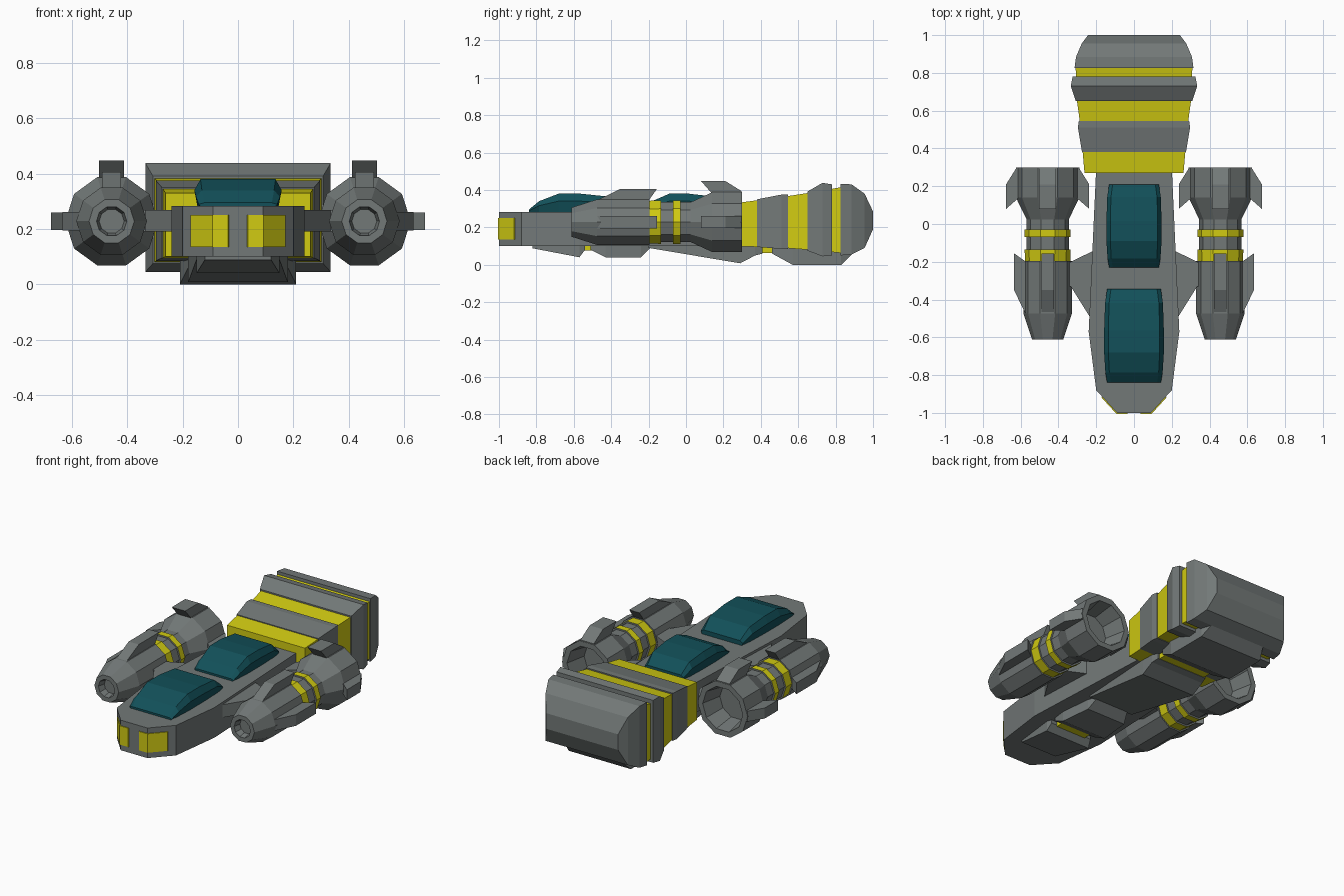
import bpy, bmesh, math
from mathutils import Vector, Matrix

cube = bpy.data.objects.get("Cube")
if cube:
    bpy.data.objects.remove(cube, do_unlink=True)


def material(name, rgb):
    m = bpy.data.materials.new(name)
    m.use_nodes = True
    m.diffuse_color = (*rgb, 1)
    bsdf = m.node_tree.nodes["Principled BSDF"]
    bsdf.inputs["Base Color"].default_value = (*rgb, 1)
    bsdf.inputs["Roughness"].default_value = 0.7
    return m


GREY = material("hull_grey", (0.17, 0.19, 0.187))
YELLOW = material("band_yellow", (0.64, 0.6, 0.006))
TEAL = material("canopy_teal", (0.006, 0.08, 0.1))


def loft(name, rings, mats, band_mats=None, matrix=None):
    """Skin a list of equal-length rings and cap both ends."""
    bm = bmesh.new()
    rows = [[bm.verts.new(p) for p in ring] for ring in rings]
    n = len(rows[0])
    for k in range(len(rows) - 1):
        for i in range(n):
            j = (i + 1) % n
            f = bm.faces.new((rows[k][i], rows[k][j], rows[k + 1][j], rows[k + 1][i]))
            f.material_index = band_mats.get(k, 0) if band_mats else 0
    bm.faces.new(rows[0])
    bm.faces.new(rows[-1])
    bmesh.ops.recalc_face_normals(bm, faces=bm.faces)
    if matrix:
        bm.transform(matrix)
    mesh = bpy.data.meshes.new(name)
    bm.to_mesh(mesh)
    bm.free()
    for m in mats:
        mesh.materials.append(m)
    ob = bpy.data.objects.new(name, mesh)
    bpy.context.collection.objects.link(ob)
    return ob


def prism(name, pts, z0, z1, mat, matrix=None):
    """Flat outline in x, y raised from z0 to z1."""
    return loft(name, [[(x, y, z) for x, y in pts] for z in (z0, z1)], [mat], matrix=matrix)


def block(name, stations, mat):
    """Rectangular sections: y, half width, low z, high z."""
    rings = [[(-w, y, a), (w, y, a), (w, y, b), (-w, y, b)] for y, w, a, b in stations]
    return loft(name, rings, [mat])


# Main hull
half = [(0.09, -1), (0.2, -0.88), (0.24, -0.57), (0.2, 0.3)]
outline = half + [(-x, y) for x, y in reversed(half)]
prism("hull", outline, 0.1, 0.283, GREY)

# Nose windows wrapping round the front corners
for side, label in ((1, "left"), (-1, "right")):
    path = [(0.033, -1), (0.09, -1), (0.168, -0.915)]
    skin = [(x + 0.003, y - 0.005) for x, y in path]
    pts = [(side * x, y) for x, y in path + skin[::-1]]
    prism(label + "_nose_window", pts, 0.135, 0.25, YELLOW)


# Canopies: fraction along length, width factor, top height
CANOPY = [(0, 0.9, 0.295), (0.11, 0.96, 0.34), (0.32, 1, 0.38),
          (0.56, 1, 0.38), (0.85, 0.97, 0.365), (1, 0.9, 0.31)]


def canopy(name, y0, y1, width):
    rings = []
    for u, s, top in CANOPY:
        y, w = y0 + (y1 - y0) * u, width * s
        mid = 0.28 + (top - 0.28) * 0.6
        right = [(w * 0.92, y, 0.275), (w, y, mid), (w * 0.86, y, top)]
        rings.append(right + [(-x, q, z) for x, q, z in reversed(right)])
    loft(name, rings, [TEAL])


canopy("front_canopy", -0.84, -0.345, 0.158)
canopy("rear_canopy", -0.23, 0.21, 0.146)

# Stern: yellow core with grey collars and end cap
block("stern_core", [(0.27, 0.262, 0.1, 0.33), (0.53, 0.285, 0.09, 0.365),
                     (0.66, 0.303, 0.08, 0.385), (0.86, 0.31, 0.06, 0.42)], YELLOW)
block("stern_collar", [(0.38, 0.275, 0.095, 0.35), (0.51, 0.297, 0.085, 0.375),
                       (0.545, 0.292, 0.085, 0.375)], GREY)
block("stern_ring", [(0.65, 0.308, 0.075, 0.392), (0.73, 0.335, 0.045, 0.438),
                     (0.78, 0.325, 0.05, 0.43)], GREY)
block("stern_cap", [(0.825, 0.315, 0.05, 0.433), (0.885, 0.307, 0.055, 0.43),
                    (0.955, 0.277, 0.09, 0.38), (1, 0.243, 0.19, 0.285)], GREY)

# Belly pads and the yellow strips between them
block("belly_pad_front", [(-0.82, 0.12, 0.088, 0.11), (-0.57, 0.15, 0.04, 0.11),
                          (-0.54, 0.14, 0.08, 0.11)], GREY)
block("belly_pad_middle", [(-0.51, 0.14, 0.08, 0.11), (-0.43, 0.15, 0.04, 0.11),
                           (-0.24, 0.13, 0.04, 0.11), (-0.19, 0.11, 0.09, 0.11)], GREY)
block("belly_pad_long", [(-0.2, 0.15, 0.09, 0.12), (0.29, 0.18, 0.008, 0.12),
                         (0.37, 0.18, 0.05, 0.12), (0.41, 0.17, 0.06, 0.12)], GREY)
block("belly_pad_rear", [(0.46, 0.18, 0.06, 0.12), (0.57, 0.21, 0, 0.12),
                         (0.83, 0.21, 0, 0.12), (0.9, 0.18, 0.07, 0.12)], GREY)
block("belly_strip_front", [(-0.55, 0.1, 0.075, 0.11), (-0.5, 0.1, 0.075, 0.11)], YELLOW)
block("belly_strip_rear", [(0.4, 0.16, 0.062, 0.12), (0.47, 0.16, 0.062, 0.12)], YELLOW)

# Engine pods: y, radius from intake recess to nozzle recess
POD = [(-0.57, 0.045), (-0.612, 0.055), (-0.612, 0.082), (-0.475, 0.128),
       (-0.195, 0.128), (-0.195, 0.12), (-0.135, 0.122), (-0.135, 0.112),
       (-0.07, 0.112), (-0.07, 0.122), (-0.03, 0.122), (-0.03, 0.112),
       (0.025, 0.112), (0.14, 0.168), (0.3, 0.168), (0.3, 0.135), (0.17, 0.11)]
FRONT_FIN = [(0.08, -0.48), (0.115, -0.48), (0.178, -0.35), (0.178, -0.155),
             (0.115, -0.2), (0.08, -0.2)]
REAR_FIN = [(0.14, 0.15), (0.22, 0.08), (0.22, 0.21), (0.165, 0.298), (0.14, 0.298)]

for side, label in ((1, "left"), (-1, "right")):
    centre = Matrix.Translation((side * 0.457, 0, 0.228))
    rings = []
    for y, r in POD:
        angles = [math.tau * i / 10 for i in range(10)]
        rings.append([(r * math.cos(a), y, r * math.sin(a)) for a in angles])
    loft(label + "_engine_pod", rings, [GREY, YELLOW], {5: 1, 9: 1}, centre)

    # Flared fins on the outer, upper and inner sides
    for where, angle in (("outer", 0), ("upper", 90), ("inner", 180)):
        turn = angle if side > 0 or angle == 90 else 180 - angle
        m = centre @ Matrix.Rotation(-math.radians(turn), 4, "Y")
        if where != "inner":
            prism(f"{label}_{where}_front_fin", FRONT_FIN, -0.034, 0.034, GREY, m)
        prism(f"{label}_{where}_rear_fin", REAR_FIN, -0.045 if angle == 90 else -0.032,
              0.045 if angle == 90 else 0.032, GREY, m)

    # Swept pylon to the hull
    pylon = [(0.38, -0.21), (0.335, -0.2), (0.19, -0.13), (0.19, -0.52),
             (0.235, -0.49), (0.335, -0.33), (0.38, -0.33)]
    prism(label + "_pylon", [(side * x, y) for x, y in pylon], 0.19, 0.268, GREY)
